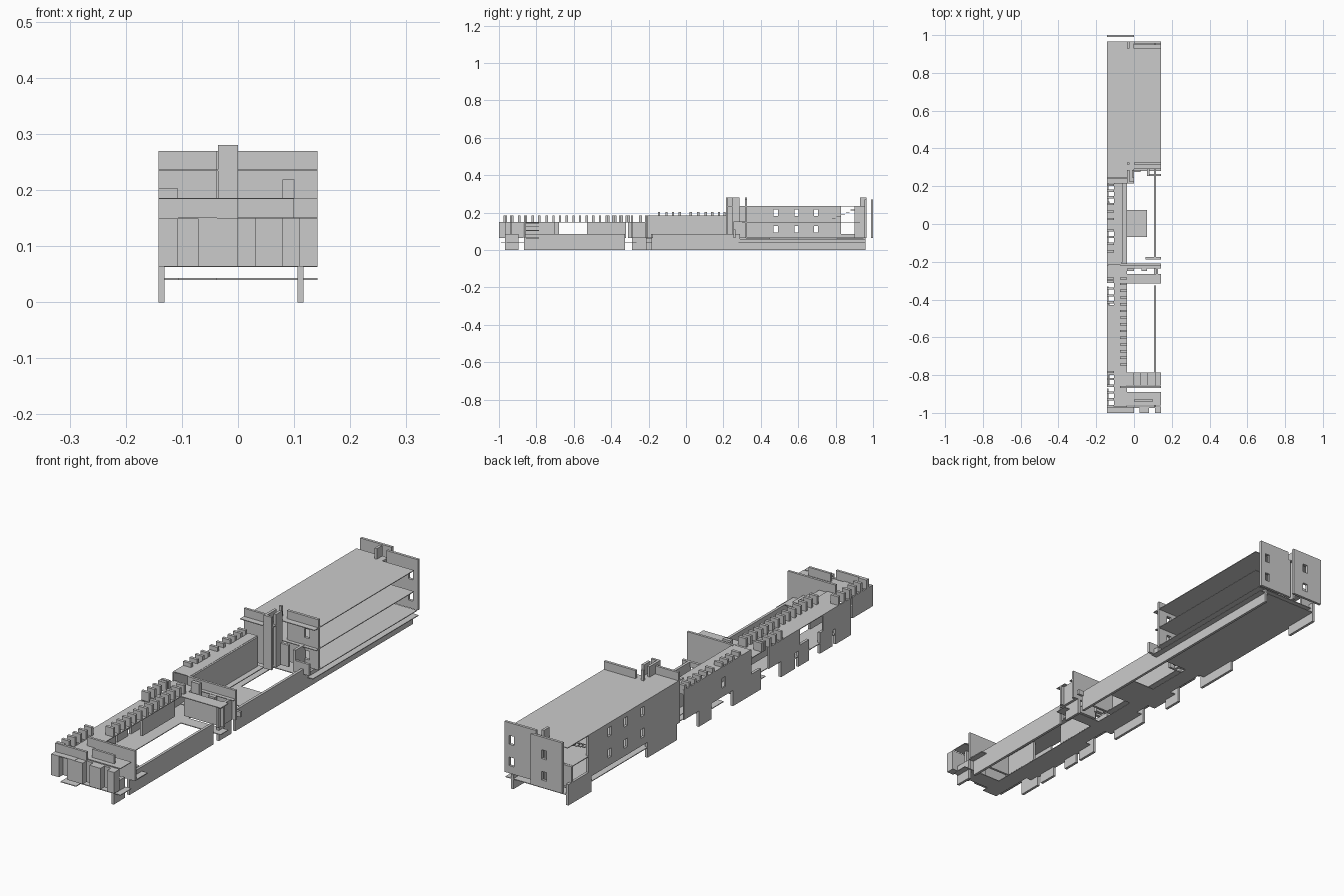
import bpy

X0, X1, XI = -0.142, 0.142, -0.037   # outer left, outer right, courtyard edge
T = 0.011                            # panel thickness
CUBE = [(0, 1, 3, 2), (4, 6, 7, 5), (0, 4, 5, 1), (2, 3, 7, 6), (0, 2, 6, 4), (1, 5, 7, 3)]


def boxes(name, items):
    """One object made of boxes given as (x0, x1, y0, y1, z0, z1)."""
    verts, faces = [], []
    for x0, x1, y0, y1, z0, z1 in items:
        n = len(verts)
        verts += [(x, y, z) for x in (x0, x1) for y in (y0, y1) for z in (z0, z1)]
        faces += [tuple(n + i for i in f) for f in CUBE]
    me = bpy.data.meshes.new(name)
    me.from_pydata(verts, [], faces)
    ob = bpy.data.objects.new(name, me)
    bpy.context.collection.objects.link(ob)
    return ob


def plates(name, z, rects, t=0.003):
    return boxes(name, [(*r, z - t, z) for r in rects])


def pierced(name, axis, pos, u0, u1, z0, z1, holes, t=T):
    """Upright panel with rectangular windows, built as a grid of cells."""
    us = sorted({u0, u1, *[h[0] for h in holes], *[h[1] for h in holes]})
    out = []
    for a, b in zip(us, us[1:]):
        zs = sorted((h[2], h[3]) for h in holes if h[0] <= a and h[1] >= b)
        bottom = z0
        for c, d in zs + [(z1, z1)]:
            out.append((pos, pos + t, a, b, bottom, c) if axis == 'x'
                       else (a, b, pos, pos + t, bottom, c))
            bottom = d
    return boxes(name, out)


def windows(centres, levels=((0.095, 0.13), (0.182, 0.218)), w=0.011):
    return [(c - w, c + w, a, b) for c in centres for a, b in levels]


# Left walkway, its outer strip interrupted by open slots
solid = [(-0.80, -0.43), (-0.31, -0.11), (-0.04, 0.10)]
lower_left = [(-0.107, XI, -0.99, 0.28)] + [(X0, -0.107, a, b) for a, b in solid]
plates("base_floor", 0.043, lower_left + [
    (X0, X1, 0.28, 0.96), (XI, X1, -0.96, -0.89), (XI, X1, -0.315, -0.265),
    (XI, 0.07, -0.07, 0.075)])
plates("ground_floor", 0.066, [(X0, X1, 0.32, 0.95), (-0.107, XI, -0.22, 0.22)])
plates("front_walkway", 0.151, [(-0.107, XI, -1, -0.215), (X0, -0.107, -0.80, -0.43),
                                (X0, -0.107, -0.31, -0.215)])
plates("middle_walkway", 0.186, [(-0.107, XI - 0.03, -0.215, 0.22)]
       + [(X0, -0.107, a, b) for a, b in ((-0.215, -0.11), (-0.04, 0.10))])
plates("cross_walkway", 0.151, [(XI, X1, -0.315, -0.265), (XI, X1, -0.235, -0.21),
                                (XI, X1, -0.96, -0.89)])
plates("upper_floor", 0.151, [(X0, X1, 0.30, 0.93)])
plates("roof", 0.237, [(X0, 0, 0.215, 0.965), (0, X1, 0.29, 0.93)])

# Right foundation wall
boxes("right_wall", [(0.106, 0.117, a, b, 0, 0.085) for a, b in
      ((-0.967, -0.895), (-0.865, -0.325), (-0.29, -0.21), (-0.185, 0.29))]
      + [(0.106, 0.117, 0.29, 0.96, 0, 0.058)])

# Left foundation panels hanging below the floor
boxes("left_foundation", [(X0, X0 + T, a, b, 0, 0.085) for a, b in
      ((-0.86, -0.76), (-0.74, -0.66), (-0.59, -0.52), (-0.50, -0.41), (-0.28, -0.10),
       (0.04, 0.12), (0.26, 0.45), (0.81, 0.96))])

# Left upper walls
boxes("left_front_wall", [(X0, X0 + 0.006, a, b, 0.064, 0.15) for a, b in
      ((-0.99, -0.87), (-0.86, -0.68), (-0.53, -0.33))])
pierced("left_middle_wall", 'x', X0, -0.22, 0.215, 0.064, 0.185,
        windows((-0.04,), ((0.10, 0.14),)), 0.006)
pierced("left_hall_wall", 'x', X0, 0.25, 0.83, 0.064, 0.235, windows((0.48, 0.59, 0.695)))

# Courtyard side walls
boxes("inner_walls", [(-0.07, -0.06, -0.205, 0.215, 0.064, 0.185),
                      (-0.07, -0.06, -0.53, -0.32, 0.064, 0.15),
                      (-0.07, -0.06, -0.86, -0.70, 0.064, 0.15)])

# Battlements
boxes("inner_battlements", [(-0.073, XI, -0.75 + i * 0.0355, -0.738 + i * 0.0355, 0.148, 0.186)
                            for i in range(13)])
outer_y = [-0.97 + i * 0.036 for i in range(6)] + [-0.42 + i * 0.036 for i in range(4)]
boxes("outer_battlements", [(X0, -0.107, y, y + 0.012, 0.148, 0.186) for y in outer_y])
mid_y = (-0.15, -0.11, -0.075, -0.04, 0.02, 0.06, 0.10, 0.135, 0.17, 0.20)
boxes("middle_battlements", [(X0, -0.107, y, y + 0.012, 0.165, 0.203) for y in mid_y])

# Front end panels
boxes("front_panels", [
    (X0, X1, -0.975, -0.965, 0.064, 0.15), (X0, -0.107, -1, -0.965, 0.064, 0.15),
    (-0.07, 0, -1, -0.965, 0.064, 0.15), (0.03, 0.08, -1, -0.965, 0.064, 0.15),
    (0.11, X1, -1, -0.965, 0.064, 0.15), (0, 0.10, -0.94, -0.93, 0.064, 0.185),
    (X0, 0, -0.975, -0.965, 0.15, 0.185)])
boxes("gate_panel", [(-0.073, X1, -0.867, -0.857, 0.064, 0.186)])
# Stairs inside the front courtyard
boxes("front_stairs", [(XI + i * 0.036, XI + (i + 1) * 0.0358, -0.855, -0.785,
                        0.143 - i * 0.02, 0.147 - i * 0.02) for i in range(5)])

# Middle cross range
boxes("cross_panels", [
    (XI, X1, -0.295, -0.285, 0.064, 0.15), (-0.073, X1, -0.22, -0.21, 0.064, 0.186),
    (XI, 0.0, -0.25, -0.235, 0.064, 0.186), (0.04, 0.07, -0.25, -0.235, 0.064, 0.15),
    (0.117, 0.128, -0.31, -0.21, 0.064, 0.15), (0.06, X1, -0.187, -0.176, 0.064, 0.085),
    (X0, -0.107, -0.295, -0.283, 0.15, 0.186), (-0.073, XI, -0.295, -0.283, 0.15, 0.186)])

# Hall front: stepped panels and stair tower
boxes("hall_front_left", [(X0, XI, 0.24, 0.25, 0.064, 0.27)])
boxes("stair_tower", [(-0.036, -0.025, 0.215, 0.285, 0.064, 0.28),
                      (-0.036, 0, 0.215, 0.225, 0.064, 0.28),
                      (-0.011, 0, 0.245, 0.285, 0.064, 0.28)])
pierced("hall_front_right", 'y', 0.315, 0, X1, 0.064, 0.27, windows((0.09,)))
boxes("porch_panels", [(0.07, 0.081, 0.255, 0.315, 0.064, 0.152),
                       (0.07, X1, 0.255, 0.265, 0.064, 0.11),
                       (0.0, 0.035, 0.275, 0.285, 0.064, 0.152),
                       (-0.036, -0.025, 0.315, 0.325, 0.235, 0.28)])

# Hall back: two offset window panels, inner landing and stairs
pierced("hall_back_left", 'y', 0.989, X0, 0, 0.064, 0.27, windows((-0.06,)))
pierced("hall_back_right", 'y', 0.955, 0, X1, 0.064, 0.27, windows((0.11,)))
boxes("hall_back_posts", [(-0.036, -0.025, 0.93, 0.965, 0.064, 0.28),
                          (-0.011, 0, 0.90, 0.965, 0.064, 0.235),
                          (X0, -0.09, 0.93, 0.94, 0.064, 0.15)])
boxes("hall_stairs", [(-0.12, -0.04, 0.78 + i * 0.025, 0.80 + i * 0.025,
                       0.165 + i * 0.012, 0.168 + i * 0.012) for i in range(5)])
